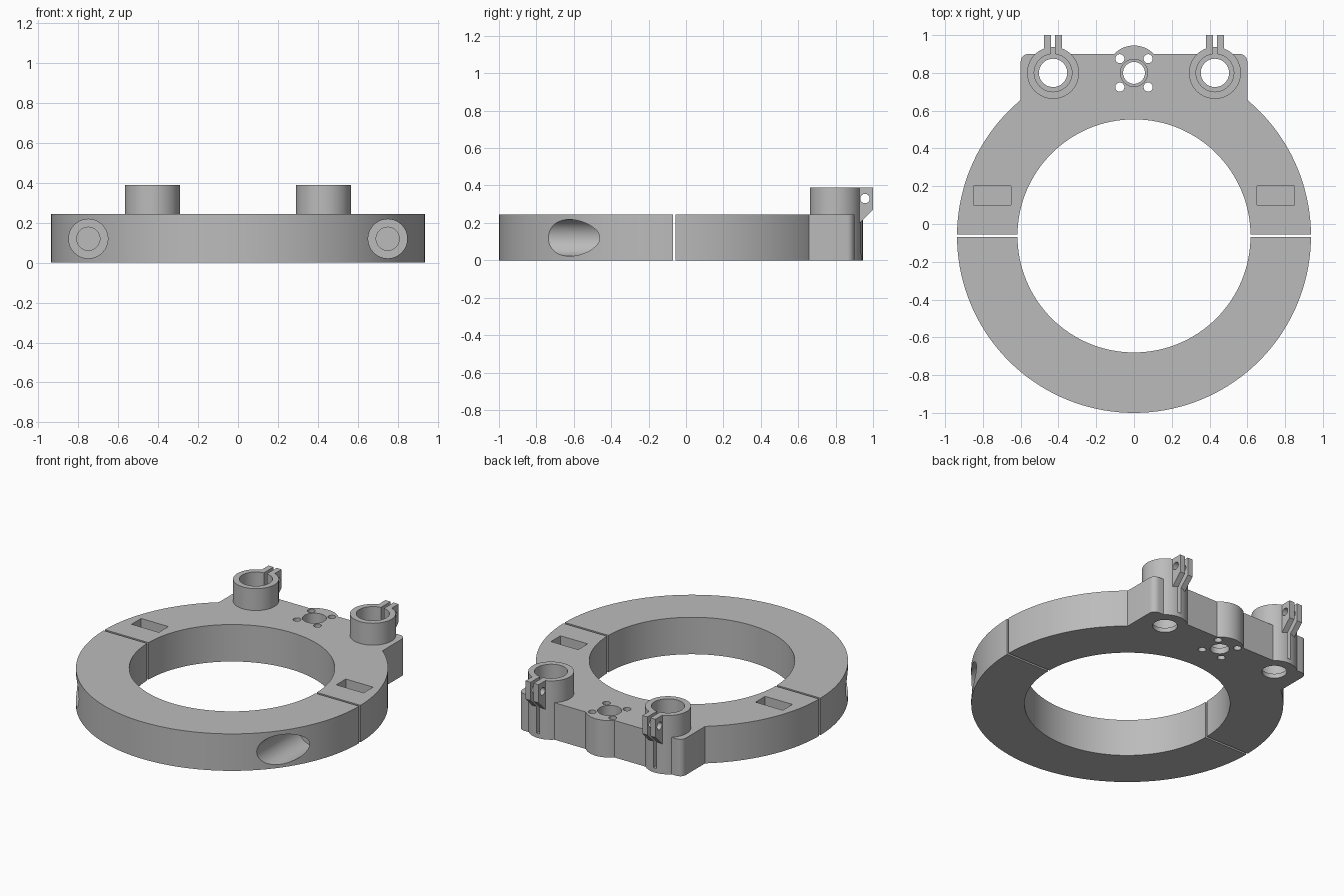
import bpy, bmesh, math
from mathutils import Matrix, Vector

if "Cube" in bpy.data.objects:
    bpy.data.objects.remove(bpy.data.objects["Cube"], do_unlink=True)

HEIGHT, RING_Y, SPLIT_Y = 0.245, -0.063, -0.0625
OUTER, INNER = 0.937, 0.617
TOWER_X, BACK_Y, TOWER_TOP, FLOOR = 0.4285, 0.80, 0.39, 0.03
BOLT_X, BOLT_Z = 0.75, 0.12

grey = bpy.data.materials.new("plain grey")
grey.use_nodes = True
grey.diffuse_color = (0.5, 0.5, 0.5, 1)
grey.node_tree.nodes["Principled BSDF"].inputs["Base Color"].default_value = (0.5, 0.5, 0.5, 1)


def finish(name, bm):
    bmesh.ops.recalc_face_normals(bm, faces=bm.faces)
    mesh = bpy.data.meshes.new(name)
    bm.to_mesh(mesh)
    bm.free()
    mesh.materials.append(grey)
    obj = bpy.data.objects.new(name, mesh)
    bpy.context.collection.objects.link(obj)
    return obj


def cylinder(name, radius, start, end, sides=48):
    """Cylinder running between two points."""
    a, b = Vector(start), Vector(end)
    turn = (b - a).to_track_quat('Z', 'Y').to_matrix().to_4x4()
    bm = bmesh.new()
    bmesh.ops.create_cone(bm, cap_ends=True, segments=sides, radius1=radius, radius2=radius,
                          depth=(b - a).length, matrix=Matrix.Translation((a + b) / 2) @ turn)
    return finish(name, bm)


def upright(name, radius, x, y, z0, z1, sides=48):
    return cylinder(name, radius, (x, y, z0), (x, y, z1), sides)


def prism(name, points, offset):
    """Flat outline swept along an offset."""
    bm = bmesh.new()
    face = bm.faces.new([bm.verts.new(p) for p in points])
    swept = bmesh.ops.extrude_face_region(bm, geom=[face])["geom"]
    bmesh.ops.translate(bm, vec=offset, verts=[v for v in swept if isinstance(v, bmesh.types.BMVert)])
    return finish(name, bm)


def box(name, x0, x1, y0, y1, z0, z1):
    return prism(name, [(x0, y0, z0), (x1, y0, z0), (x1, y1, z0), (x0, y1, z0)], (0, 0, z1 - z0))


def combine(target, tool, operation='DIFFERENCE'):
    mod = target.modifiers.new("combine", 'BOOLEAN')
    mod.operation, mod.solver, mod.object = operation, 'EXACT', tool
    bpy.context.view_layer.objects.active = target
    bpy.ops.object.modifier_apply(modifier=mod.name)
    bpy.data.objects.remove(tool, do_unlink=True)


def half_ring(name):
    return upright(name, OUTER, 0, RING_Y, 0, HEIGHT, 144)


def bore():
    return upright("bore_cutter", INNER, 0, RING_Y, -0.1, 0.5, 128)


# Front half of the clamp ring, with counterbored bolt holes
front = half_ring("front_half_ring")
combine(front, bore())
combine(front, box("half_cutter", -2, 2, SPLIT_Y - 0.007, 2, -0.1, 0.6))
for side in (-1, 1):
    x = side * BOLT_X
    combine(front, cylinder("head_cutter", 0.098, (x, -1.2, BOLT_Z), (x, -0.3, BOLT_Z)))
    combine(front, cylinder("bolt_cutter", 0.058, (x, -0.4, BOLT_Z), (x, 0.1, BOLT_Z)))

# Back half with its mounting block, rounded at the two rear corners
back = half_ring("back_half_ring")
outline = [(-0.6, 0.3, 0), (0.6, 0.3, 0)]
for cx, first in ((0.56, 0), (-0.56, 90)):
    for step in range(7):
        a = math.radians(first + 15 * step)
        outline.append((cx + 0.04 * math.cos(a), 0.86 + 0.04 * math.sin(a), 0))
combine(back, prism("mounting_block", outline, (0, 0, HEIGHT)), 'UNION')
combine(back, upright("centre_boss", 0.145, 0, BACK_Y, 0, HEIGHT, 64), 'UNION')
combine(back, bore())
combine(back, box("half_cutter", -2, 2, -2, SPLIT_Y + 0.007, -0.1, 0.6))

# Rod towers with split clamping ears, and the nut pockets
for side in (-1, 1):
    x = side * TOWER_X
    combine(back, upright("rod_tower", 0.1375, x, BACK_Y, 0, TOWER_TOP, 64), 'UNION')
    profile = [(0.85, TOWER_TOP), (1.0, TOWER_TOP), (1.0, 0.27), (0.93, 0.2), (0.85, 0.12)]
    ear = prism("clamp_ear", [(x - 0.048, y, z) for y, z in profile], (0.096, 0, 0))
    combine(back, ear, 'UNION')
    combine(back, upright("socket_cutter", 0.1, x, BACK_Y, FLOOR, 0.6))
    combine(back, upright("rod_cutter", 0.075, x, BACK_Y, -0.1, 0.2))
    combine(back, box("slit_cutter", x - 0.011, x + 0.011, BACK_Y, 1.1, FLOOR, 0.6))
    combine(back, cylinder("screw_cutter", 0.025, (x - 0.1, 0.957, 0.33), (x + 0.1, 0.957, 0.33), 32))
    x = side * BOLT_X
    combine(back, box("nut_cutter", x - 0.1, x + 0.1, 0.1, 0.2, 0.02, 0.4))
    combine(back, cylinder("bolt_cutter", 0.058, (x, -0.2, BOLT_Z), (x, 0.15, BOLT_Z)))

# Central stepped hole and its four screw holes
combine(back, upright("centre_cutter", 0.058, 0, BACK_Y, -0.1, 0.4))
combine(back, upright("step_cutter", 0.072, 0, BACK_Y, 0.04, 0.4))
for dx in (-1, 1):
    for dy in (-1, 1):
        combine(back, upright("screw_cutter", 0.024, dx * 0.075, BACK_Y + dy * 0.075, -0.1, 0.4, 32))

# Smooth curves, sharp edges
for obj in (front, back):
    bpy.ops.object.select_all(action='DESELECT')
    obj.select_set(True)
    bpy.context.view_layer.objects.active = obj
    bpy.ops.object.shade_smooth_by_angle(angle=math.radians(30))
